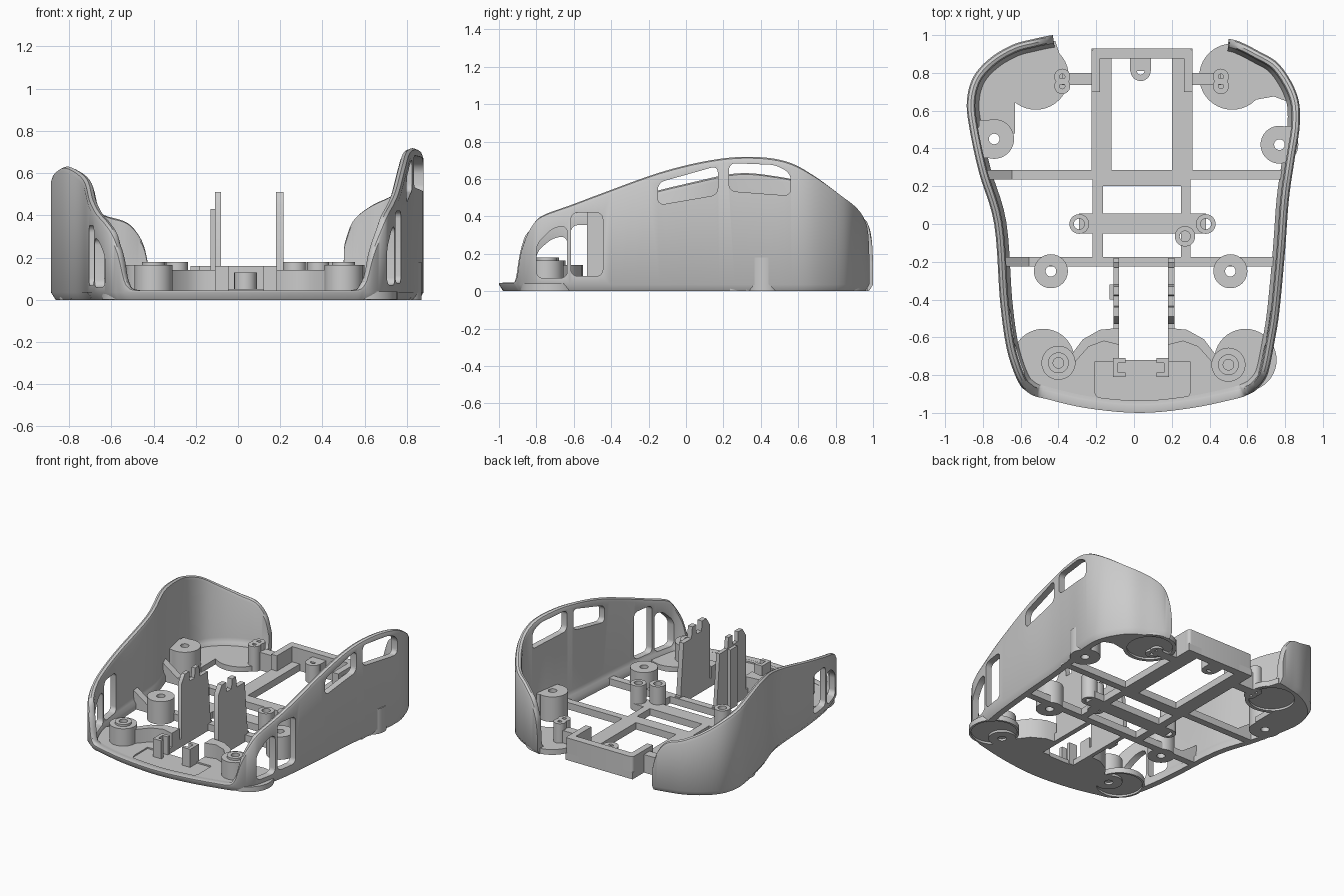
import bpy, bmesh, math
from mathutils import Vector

default = bpy.data.objects.get("Cube")
if default:
    bpy.data.objects.remove(default, do_unlink=True)

grey = bpy.data.materials.new("plain grey")
grey.use_nodes = True
grey.diffuse_color = (.6, .6, .6, 1)
grey.node_tree.nodes["Principled BSDF"].inputs["Base Color"].default_value = grey.diffuse_color


def finish(name, bm):
    """Turn a bmesh into a grey object whose faces all point outward."""
    bmesh.ops.recalc_face_normals(bm, faces=bm.faces)
    if bm.calc_volume(signed=True) < 0:
        bmesh.ops.reverse_faces(bm, faces=bm.faces)
    mesh = bpy.data.meshes.new(name)
    bm.to_mesh(mesh)
    bm.free()
    mesh.materials.append(grey)
    obj = bpy.data.objects.new(name, mesh)
    bpy.context.collection.objects.link(obj)
    return obj


def prism(name, outline, low, high, axis="z", rounding=0):
    """Extrude a flat outline along an axis, optionally rounding its corners."""
    def place(a, b, t):
        return {"z": (a, b, t), "x": (t, a, b), "y": (a, t, b)}[axis]
    bm = bmesh.new()
    bottom = [bm.verts.new(place(a, b, low)) for a, b in outline]
    top = [bm.verts.new(place(a, b, high)) for a, b in outline]
    bm.faces.new(bottom)
    bm.faces.new(top)
    sides = []
    for i in range(len(outline)):
        j = i - 1
        bm.faces.new((bottom[j], bottom[i], top[i], top[j]))
        sides.append(bm.edges.get((bottom[i], top[i])))
    if rounding:
        bmesh.ops.bevel(bm, geom=sides, offset=rounding, segments=5,
                        profile=.5, affect="EDGES")
    return finish(name, bm)


def box(name, left, right, front, back, high, low=0, rounding=0):
    corners = [(left, front), (right, front), (right, back), (left, back)]
    return prism(name, corners, low, high, rounding=rounding)


def circle(x, y, radius, count=40):
    turn = math.tau / count
    return [(x + radius * math.cos(i * turn), y + radius * math.sin(i * turn))
            for i in range(count)]


def boss(name, x, y, radius, high, hole=.028):
    """Upright screw post with a bore."""
    bm = bmesh.new()
    rings = []
    for r, z in ((radius, 0), (radius, high), (hole, high), (hole, 0)):
        rings.append([bm.verts.new((a, b, z)) for a, b in circle(x, y, r)])
    for k, ring in enumerate(rings):
        before = rings[k - 1]
        for i in range(len(ring)):
            bm.faces.new((before[i - 1], before[i], ring[i], ring[i - 1]))
    return finish(name, bm)


def cut(target, cutter):
    """Subtract the cutter, with the first solver that keeps the part whole."""
    cutter.hide_render = True
    modifier = target.modifiers.new("opening", "BOOLEAN")
    modifier.operation = "DIFFERENCE"
    modifier.object = cutter
    for solver in ("EXACT", "MANIFOLD", "FLOAT"):
        modifier.solver = solver
        bpy.context.view_layer.update()
        result = target.evaluated_get(bpy.context.evaluated_depsgraph_get())
        if len(result.data.vertices) > len(target.data.vertices) * .8:
            bpy.context.view_layer.objects.active = target
            bpy.ops.object.modifier_apply(modifier=modifier.name)
            return
    target.modifiers.remove(modifier)


def discard(obj):
    bpy.data.objects.remove(obj, do_unlink=True)


# Rim path: x, y and wall height, from the right rear tip round the front
rim = [(-.43, 1, .17), (-.46, .995, .28), (-.53, .98, .365), (-.64, .95, .4),
       (-.76, .88, .46), (-.85, .78, .53), (-.885, .65, .575), (-.87, .5, .61),
       (-.82, .27, .63), (-.74, 0, .575), (-.71, -.4, .475), (-.68, -.63, .415),
       (-.645, -.76, .375), (-.605, -.85, .32), (-.57, -.885, .24),
       (-.53, -.91, .09), (-.47, -.925, .045), (-.25, -.975, .045),
       (.03, -1, .045), (.3, -.975, .045), (.54, -.925, .045), (.6, -.905, .09),
       (.645, -.88, .24), (.69, -.83, .35), (.715, -.77, .405), (.745, -.62, .46),
       (.77, -.46, .52), (.8, -.14, .635), (.82, .13, .7), (.85, .34, .718),
       (.878, .53, .695), (.863, .686, .62), (.77, .844, .51), (.65, .92, .45),
       (.56, .965, .38), (.515, .978, .28), (.5, .98, .17)]


def smooth_path(points, steps=5):
    p = [Vector(q) for q in points]
    p = [p[0]] + p + [p[-1]]
    result = []
    for a, b, c, d in zip(p, p[1:], p[2:], p[3:]):
        for s in range(steps):
            t = s / steps
            result.append(b + (c - a) * t / 2 + (a - b * 2.5 + c * 2 - d / 2) * t ** 2
                          + ((b - c) * 1.5 + (d - a) / 2) * t ** 3)
    return result + [p[-1]]


path = smooth_path(rim)


def wall_section(height):
    """Inward offset and height of each point, with a rounded rim and chamfered foot."""
    k = min(1, (height - .04) / .06)
    rounded = [(0, .025), (.007, .007), (.022, 0), (.038, .007), (.045, .025)]
    edge = height - .025 * k
    return ([(.022, 0), (0, .035)] + [(o, height - d * k) for o, d in rounded]
            + [(.045, min(.09, edge - .001)), (.051, min(.06, edge - .002)),
               (.065, min(.04, edge - .003)), (.065, 0)])


# Outer shell wall, swept along the rim path
bm = bmesh.new()
loops = []
for i, point in enumerate(path):
    along = path[min(i + 1, len(path) - 1)] - path[max(i - 1, 0)]
    inward = Vector((-along.y, along.x, 0)).normalized()
    loops.append([bm.verts.new((point.x + inward.x * o, point.y + inward.y * o, z))
                  for o, z in wall_section(max(point.z, .045))])
for before, after in zip(loops, loops[1:]):
    for i in range(len(after)):
        bm.faces.new((before[i - 1], before[i], after[i], after[i - 1]))
bm.faces.new(loops[0])
bm.faces.new(loops[-1])
shell = finish("shell_wall", bm)

# Window openings through the walls
front_slots = [[(-.8, .07), (-.635, .07), (-.635, .35), (-.71, .34), (-.8, .25)],
               [(-.615, .08), (-.445, .08), (-.445, .42), (-.615, .42)]]
low_slots = [[(y, z * .84) for y, z in slot] for slot in front_slots]
top_slots = [[(-.15, .46), (.17, .515), (.17, .67), (-.15, .58)],
             [(.23, .535), (.56, .51), (.56, .63), (.48, .675), (.23, .685)]]
for slots, low, high in ((front_slots + top_slots, .5, 1), (low_slots, -1, -.45)):
    for slot in slots:
        cutter = prism("window_cutter", slot, low, high, "x", .035)
        cut(shell, cutter)
        discard(cutter)

# Floor plates in the front and rear corners
inner = [(p.x * .97, p.y * .97) for p in path]
plates = [
    prism("front_plate", [q for q in inner if q[1] < -.715], 0, .04),
    prism("rear_right_floor", [q for q in inner if q[0] < 0 and q[1] > .48]
          + [(-.63, .48), (-.63, .66), (-.36, .72), (-.36, .8)], 0, .04),
    prism("rear_left_floor", [(.42, .8), (.42, .72), (.6, .65), (.74, .675)]
          + [q for q in inner if q[0] > 0 and q[1] > .61], 0, .04)]
feet = [(-.48, -.72), (.59, -.72), (-.52, .78), (.52, .78)]
for x, y in feet:
    plates.append(prism("foot_pad", circle(x, y, .165 if y < 0 else .175), .002, .04))
for x, y in feet:
    cutter = prism("foot_cutter", circle(x, y, .15), -.1, .015)
    for plate in plates + [shell]:
        cut(plate, cutter)
    discard(cutter)
tray = box("tray_cutter", -.21, .3, -.935, -.6, .1, .03, .06)
cut(plates[0], tray)
discard(tray)

# Lattice of the underside frame
box("rear_cross_bar", -.79, .82, .235, .285, .05)
box("front_cross_bar", -.7, .77, -.225, -.175, .05)
box("centre_bar", -.29, .38, -.05, .055, .05)
box("centre_cross_bar", -.2, .28, .2, .28, .05)
for side, wide, slim in (("right", (-.225, -.12), (-.22, -.165)),
                         ("left", (.2, .31), (.25, .3))):
    box(side + "_rear_rail", *wide, .25, .93, .05)
    box(side + "_centre_rail", *slim, -.2, .26, .05)
for y, wall in ((.26, -.79), (-.2, -.7)):
    prism("bar_gusset", [(wall, .02), (wall + .15, .045), (wall, .15)],
          y - .025, y + .025, "y")

# Rear bridge with its side arms
box("rear_bridge", -.225, .31, .875, .93, .16, 0, .02)
for side, arm, cheek, post in (("right", (-.38, -.2), (-.225, -.18), -.38),
                               ("left", (.29, .46), (.265, .31), .46)):
    box(side + "_bridge_arm", *arm, .735, .8, .13)
    box(side + "_bridge_cheek", *cheek, .7, .91, .16)
    for y in (.78, .73):
        boss(side + "_arm_post", post, y, .042, .18, .014)
box("bridge_tab", -.02, .09, .81, .89, .13)
boss("bridge_tab_post", .035, .81, .053, .13, .02)

# Screw bosses
for x, y, radius, high in ((-.74, .45, .105, .18), (.77, .42, .1, .18),
                           (-.44, -.25, .09, .165), (.51, -.25, .09, .165),
                           (-.29, 0, .052, .18), (.38, 0, .052, .18),
                           (.27, -.065, .054, .18)):
    boss("screw_boss", x, y, radius, high)
box("right_boss_web", -.82, -.77, .35, .55, .18)
box("left_boss_web", .8, .83, .32, .52, .18)
for x, y in ((-.4, -.735), (.5, -.745)):
    boss("front_boss", x, y, .09, .165)
    boss("front_boss_collar", x, y, .055, .18)

# Fork towers and curved webs
fork = [(-.53, 0), (-.53, .45), (-.49, .51), (-.44, .51), (-.435, .44), (-.38, .44),
        (-.375, .51), (-.33, .51), (-.32, .43), (-.23, .43), (-.2, .1), (-.2, 0)]
web = [(-.33, -.69), (-.27, -.61), (-.18, -.56), (-.08, -.55), (-.08, -.64),
       (-.16, -.62), (-.24, -.65), (-.32, -.74)]
for side, low, high, flip in (("right", -.108, -.08, 1), ("left", .18, .215, -1)):
    prism(side + "_fork_tower", fork, low, high, "x")
    box(side + "_tower_rail", low, high, -.56, -.18, .06)
    shape = [(x if flip > 0 else .1 - x, y) for x, y in web]
    prism(side + "_curved_web", shape, 0, .14)
    prism(side + "_web_floor", shape[:4] + [(shape[3][0], -.73), (shape[0][0], -.73)], 0, .04)
box("right_tower_rib", -.13, -.105, -.4, -.32, .43)

# Small clips on the front plate
for side, spine, tips in (("right", (-.11, -.085), (-.11, -.045)),
                          ("left", (.16, .185), (.12, .185))):
    box(side + "_clip_spine", *spine, -.81, -.71, .16)
    for y in (-.81, -.735):
        box(side + "_clip_finger", *tips, y, y + .025, .16)

# Smooth curved faces while keeping hard edges
for obj in bpy.context.scene.objects:
    if obj.type == "MESH" and obj.data.materials and obj.data.materials[0] == grey:
        bpy.ops.object.select_all(action="DESELECT")
        obj.select_set(True)
        bpy.context.view_layer.objects.active = obj
        bpy.ops.object.shade_smooth_by_angle(angle=math.radians(35))
